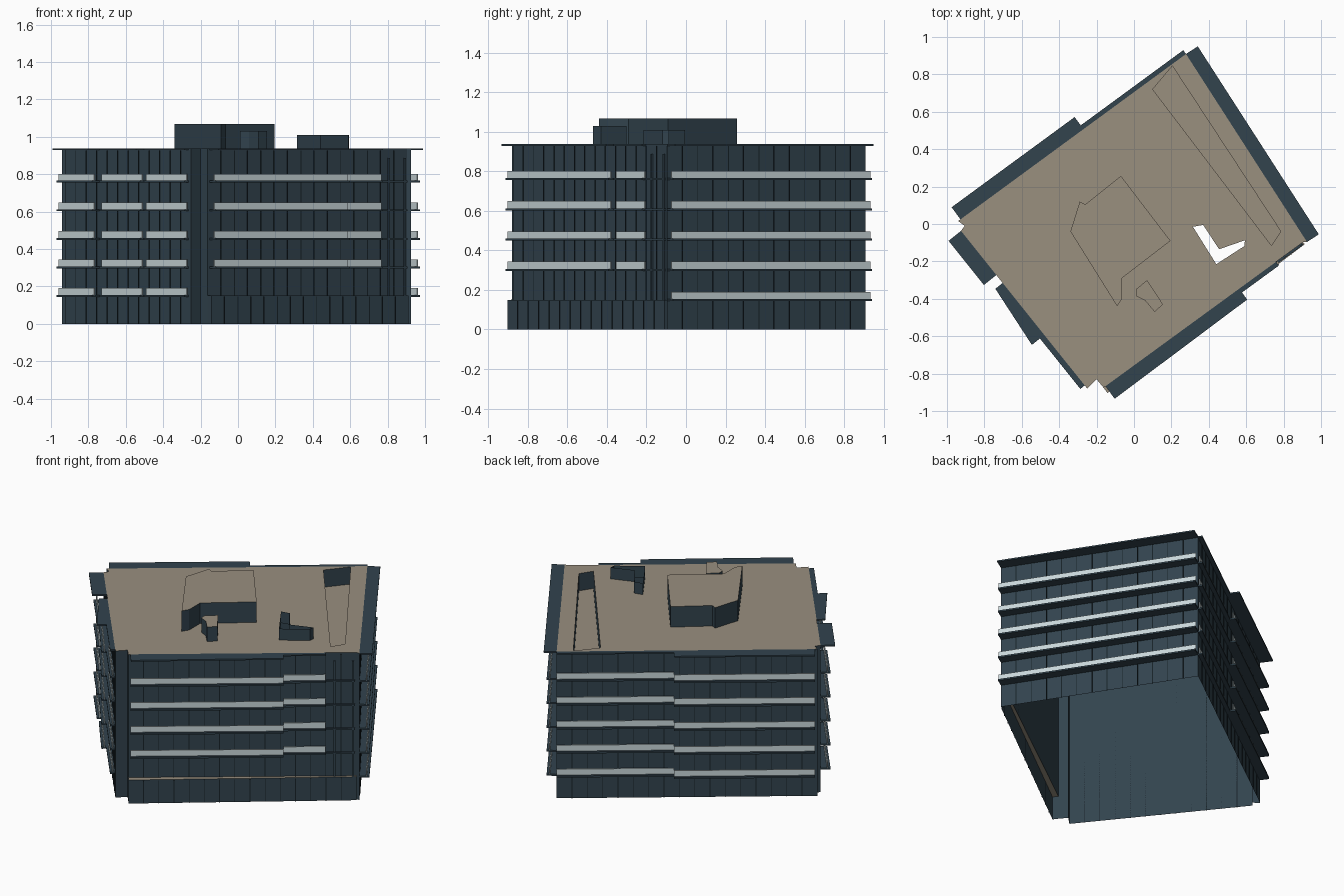
import bpy, bmesh
from mathutils import Vector

if "Cube" in bpy.data.objects:
    bpy.data.objects.remove(bpy.data.objects["Cube"])


def material(name, rgb):
    col = [(c / 255) ** 2.2 for c in rgb] + [1]
    m = bpy.data.materials.new(name)
    m.use_nodes = True
    m.diffuse_color = col
    m.node_tree.nodes["Principled BSDF"].inputs["Base Color"].default_value = col
    return m


SLATE = material("slate cladding", (53, 69, 79))
RAIL = material("pale railing", (200, 214, 217))
TAN = material("tan roofing", (152, 142, 126))
JOINT = material("dark joint", (28, 38, 43))


def finish(name, bm, mats):
    me = bpy.data.meshes.new(name)
    bm.to_mesh(me)
    bm.free()
    for m in mats:
        me.materials.append(m)
    ob = bpy.data.objects.new(name, me)
    bpy.context.collection.objects.link(ob)
    return ob


def ccw(pts):
    area = sum(a[0] * b[1] - a[1] * b[0] for a, b in zip(pts, pts[1:] + pts[:1]))
    return list(pts) if area > 0 else list(pts)[::-1]


def prism(bm, pts, z0, z1, top=0, bottom=0):
    """Extruded outline; top or bottom give a material slot, None leaves it open."""
    pts = ccw(pts)
    lo = [bm.verts.new((p[0], p[1], z0)) for p in pts]
    hi = [bm.verts.new((p[0], p[1], z1)) for p in pts]
    for i in range(len(pts)):
        j = (i + 1) % len(pts)
        bm.faces.new((lo[i], lo[j], hi[j], hi[i]))
    if top is not None:
        bm.faces.new(hi).material_index = top
    if bottom is not None:
        bm.faces.new(lo[::-1]).material_index = bottom


class Side:
    """One facade line, addressed by fraction along it and offset outward."""

    def __init__(self, p, q):
        self.p, self.d = Vector(p), Vector(q) - Vector(p)
        n = Vector((self.d.y, -self.d.x)).normalized()
        self.n = n if n.dot(self.p + self.d / 2) > 0 else -n

    def at(self, t, off=0):
        return self.p + self.d * t + self.n * off

    def strip(self, t0, t1, a0, b0, a1=None, b1=None):
        a1, b1 = (a0 if a1 is None else a1), (b0 if b1 is None else b1)
        return [self.at(t0, a0), self.at(t1, a1), self.at(t1, b1), self.at(t0, b0)]


ROOF, STOREY, GROUND = 0.937, 0.153, 0.15
outline = [(-0.94, 0.016), (-0.905, -0.01), (-0.925, -0.037), (-0.25, -0.88),
           (-0.2, -0.83), (-0.163, -0.875), (0.904, -0.097), (0.925, -0.096),
           (0.278, 0.909)]
pit = [(0.10, 0.72), (0.735, -0.115), (0.785, -0.04), (0.205, 0.845)]
shaft = [(0.315, -0.015), (0.44, -0.215), (0.59, -0.118), (0.593, -0.087),
         (0.455, -0.135), (0.37, -0.005)]

sides = {
    "north_west": Side(outline[0], outline[8]),
    "north_east": Side(outline[8], outline[7]),
    "south_east": Side(outline[5], outline[6]),
    "south_west": Side(outline[2], outline[3]),
}
# Overhang stretches: start, end, depth at start, depth at end
stretches = {
    "north_west": [(0.01, 0.55, 0.08, 0.08), (0.55, 1.0, 0.025, 0.025)],
    "north_east": [(0.0, 1.0, 0.075, 0.075)],
    "south_east": [(0.01, 0.68, 0.083, 0.072), (0.68, 0.865, 0.025, 0.025)],
    "south_west": [(0.0, 0.28, 0.085, 0.085), (0.33, 0.66, 0.05, 0.085),
                   (0.66, 0.98, 0.03, 0.03)],
}

# Outer walls, hollow and open below
bm = bmesh.new()
for i, p in enumerate(outline):
    q = outline[(i + 1) % len(outline)]
    z0 = GROUND if i == 5 else 0
    bm.faces.new([bm.verts.new(v) for v in
                  ((*p, z0), (*q, z0), (*q, ROOF), (*p, ROOF))])
finish("outer_walls", bm, [SLATE])

# Roof deck with openings for the sunken court and the open shaft
bm = bmesh.new()
edges = []
for loop in (outline, pit, shaft):
    vs = [bm.verts.new((*p, ROOF)) for p in loop]
    edges += [bm.edges.new((vs[i - 1], vs[i])) for i in range(len(vs))]
bmesh.ops.triangle_fill(bm, edges=edges, use_beauty=True, normal=(0, 0, 1))
for f in bm.faces:
    f.normal_update()
    if f.normal.z < 0:
        f.normal_flip()
finish("roof_deck", bm, [TAN])

# Sunken court
bm = bmesh.new()
prism(bm, pit, ROOF - 0.11, ROOF, top=None, bottom=1)
bmesh.ops.reverse_faces(bm, faces=bm.faces[:])
finish("sunken_court", bm, [SLATE, TAN])

# Open shaft parapet
bm = bmesh.new()
prism(bm, shaft, ROOF, 1.01, top=None, bottom=None)
finish("shaft_parapet", bm, [SLATE])

# Roof rooms
penthouse = [(-0.29, 0.12), (-0.34, -0.04), (-0.09, -0.44), (-0.065, -0.40),
             (-0.065, -0.29), (0.195, -0.09), (-0.07, 0.257), (-0.26, 0.105)]
stair_head = [(0.01, -0.35), (0.01, -0.385), (0.06, -0.41), (0.11, -0.47),
              (0.155, -0.43), (0.07, -0.30)]
for name, pts, z in (("penthouse", penthouse, 1.068), ("stair_head", stair_head, 1.03)):
    bm = bmesh.new()
    prism(bm, pts, ROOF, z, top=1, bottom=None)
    finish(name, bm, [SLATE, TAN])

# Ground floor front extension with a terrace on top
se = sides["south_east"]
a, b = se.at(0), se.at(1)
a2, b2 = se.at(0, 0.035), se.at(1, 0.014)
bm = bmesh.new()
for p, q in ((a, a2), (a2, b2), (b2, b)):
    bm.faces.new([bm.verts.new(v) for v in
                  ((*p, 0), (*q, 0), (*q, GROUND), (*p, GROUND))])
top = bm.faces.new([bm.verts.new((*p, GROUND)) for p in (a, a2, b2, b)])
top.material_index = 1
finish("ground_extension", bm, [SLATE, TAN])

# Roof overhangs, balcony slabs, railings and cladding joints on every side
for key, side in sides.items():
    eaves, slabs, rails, joints = (bmesh.new() for _ in range(4))
    first = 1 if key == "south_east" else 0
    for t0, t1, w0, w1 in stretches[key]:
        prism(eaves, side.strip(t0, t1, 0, w0, 0, w1), ROOF - 0.009, ROOF)
        s0, s1 = min(w0, 0.058), min(w1, 0.058)
        r0, r1 = s0 - 0.014, s1 - 0.014
        for k in range(first, 5):
            z = GROUND + k * STOREY
            prism(slabs, side.strip(t0, t1, 0, s0, 0, s1), z - 0.007, z + 0.003)
            prism(rails, side.strip(t0, t1, r0 - 0.006, r0, r1 - 0.006, r1),
                  z + 0.003, z + 0.04)
    count = round(side.d.length / 0.09)
    half = 0.002 / side.d.length
    for i in range(1, count):
        t = i / count
        start = GROUND if key == "south_east" else 0
        prism(joints, side.strip(t - half, t + half, 0, 0.003), start, ROOF - 0.01)
        if start:
            w = 0.035 - 0.021 * t
            prism(joints, side.strip(t - half, t + half, w, w + 0.003), 0, GROUND - 0.005)
    finish(key + "_eaves", eaves, [SLATE])
    finish(key + "_balcony_slabs", slabs, [SLATE])
    finish(key + "_railings", rails, [RAIL])
    finish(key + "_cladding_joints", joints, [JOINT])

# Window bay frames at the right end of the front facade
bm = bmesh.new()
for k in range(1, 5):
    z = GROUND + k * STOREY
    prism(bm, se.strip(0.87, 0.995, 0, 0.012), z - 0.007, z + 0.003)
for t in (0.905, 0.985):
    prism(bm, se.strip(t - 0.004, t + 0.004, 0, 0.008), GROUND, ROOF - 0.05)
finish("window_bay_frames", bm, [SLATE])
